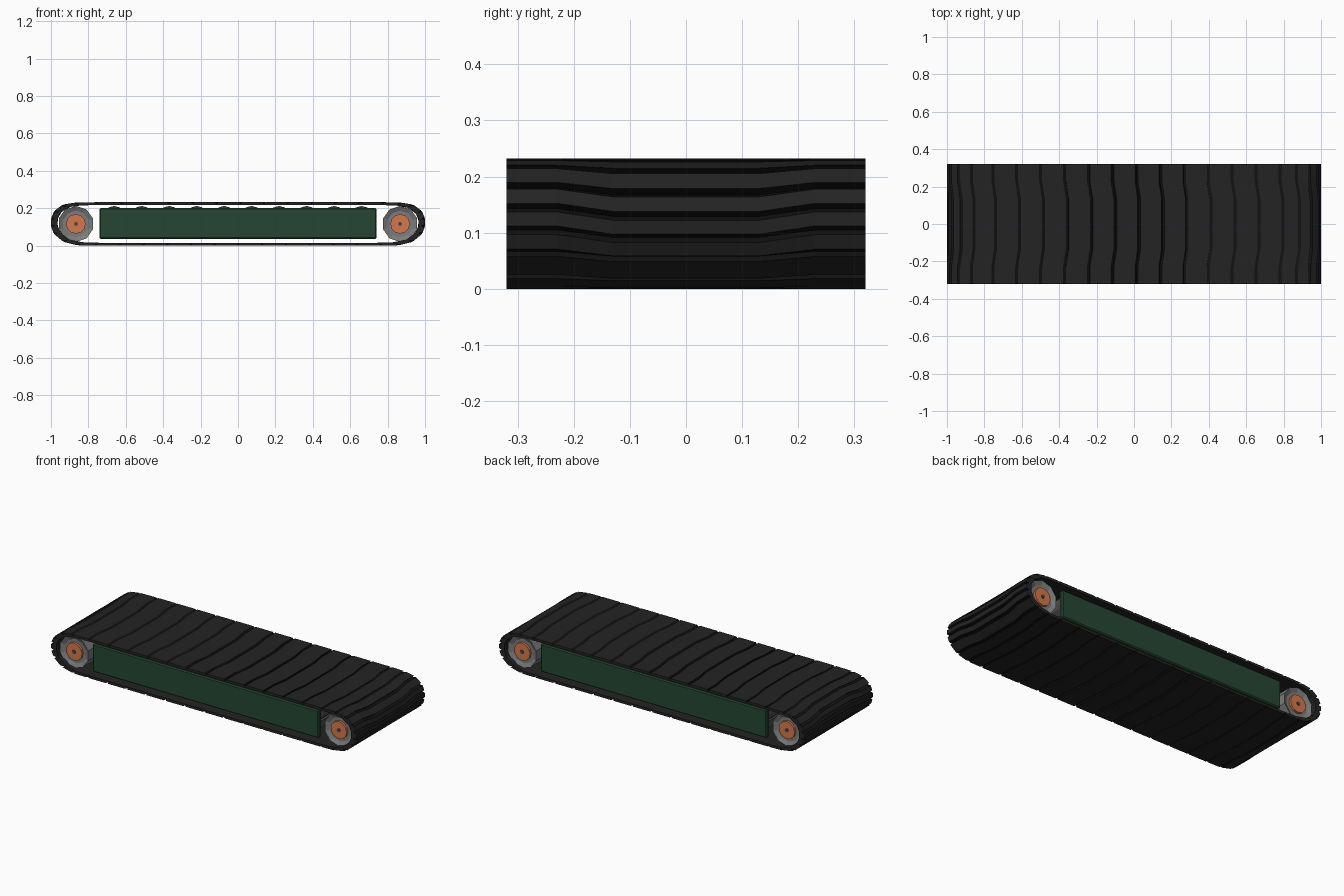
import bpy, bmesh, math
from mathutils import Vector

if "Cube" in bpy.data.objects:
    bpy.data.objects.remove(bpy.data.objects["Cube"])


def mat(name, rgb):
    m = bpy.data.materials.new(name)
    m.diffuse_color = (*rgb, 1)
    m.use_nodes = True
    m.node_tree.nodes["Principled BSDF"].inputs["Base Color"].default_value = m.diffuse_color
    return m


RUBBER = mat("black rubber", (0.017, 0.017, 0.017))
GROOVE = mat("groove black", (0.006, 0.006, 0.006))
GREEN = mat("dark green paint", (0.018, 0.062, 0.032))
GREY = mat("roller grey", (0.20, 0.20, 0.20))
DARK = mat("dark steel", (0.07, 0.07, 0.07))
ORANGE = mat("orange hub", (0.66, 0.19, 0.07))


def finish(name, bm, *mats):
    bmesh.ops.recalc_face_normals(bm, faces=bm.faces)
    me = bpy.data.meshes.new(name)
    bm.to_mesh(me)
    bm.free()
    for m in mats:
        me.materials.append(m)
    ob = bpy.data.objects.new(name, me)
    bpy.context.collection.objects.link(ob)
    return ob


def box(name, size, loc, m, bevel=0):
    bm = bmesh.new()
    bmesh.ops.create_cube(bm, size=1)
    bmesh.ops.scale(bm, vec=size, verts=bm.verts)
    if bevel:
        bmesh.ops.bevel(bm, geom=bm.edges[:], offset=bevel, segments=1, affect='EDGES')
    ob = finish(name, bm, m)
    ob.location = loc
    return ob


def roller(name, x, z, r, length, sides, m, y=0, rim=0):
    """Cylinder along y; rim insets and recesses both end caps."""
    bm = bmesh.new()
    bmesh.ops.create_cone(bm, cap_ends=True, segments=sides, radius1=r, radius2=r, depth=length)
    if rim:
        caps = [f for f in bm.faces if abs(f.normal.z) > 0.9]
        bmesh.ops.inset_individual(bm, faces=caps, thickness=rim, depth=-0.012)
    ob = finish(name, bm, m)
    ob.rotation_euler = (math.pi / 2, 0, 0)
    ob.location = (x, y, z)
    return ob


# belt path: top run, right end, bottom run, left end
MID = 0.116
top = [(-0.755 + 0.128 * i, 0.232) for i in range(13)]
end = [(0.87, 0.230), (0.937, 0.219), (0.983, 0.185), (1.0, 0.145), (1.0, 0.104),
       (0.985, 0.063), (0.933, 0.02), (0.86, 0.002)]
bottom = [(0.77 - 0.128 * i, 0.0) for i in range(13)]
path = [Vector(p) for p in top + end + bottom + [(-x, z) for x, z in reversed(end)]]
lens = [(path[(i + 1) % len(path)] - p).length for i, p in enumerate(path)]
total = sum(lens)
stations = [sum(lens[:i]) for i in range(len(path))]


def along(s):
    s %= total
    for i, l in enumerate(lens):
        if s <= l:
            return path[i].lerp(path[(i + 1) % len(path)], s / l)
        s -= l
    return path[0].copy()


def inner_of(p):
    return Vector((p.x * 0.965, MID + (p.y - MID) * 0.87))


# belt: slats bowed along the travel direction, with a groove at each joint
bm = bmesh.new()
outer, inner = [], []
for y, shift in [(-0.32, 0), (-0.23, 0), (-0.13, 0.015), (0.13, 0.015), (0.23, 0), (0.32, 0)]:
    o_row, i_row = [], []
    for s in stations:
        for ds, sink in ((-0.008, 0), (0, 0.55), (0.008, 0)):
            p = along(s + shift + ds)
            q = inner_of(p)
            o = p.lerp(q, sink)
            o_row.append(bm.verts.new((o.x, y, o.y)))
            i_row.append(bm.verts.new((q.x, y, q.y)))
    outer.append(o_row)
    inner.append(i_row)
n = len(outer[0])
for k in range(n):
    j = (k + 1) % n
    for c in range(5):
        f = bm.faces.new((outer[c][k], outer[c][j], outer[c + 1][j], outer[c + 1][k]))
        f.material_index = 0 if k % 3 == 2 else 1
        bm.faces.new((inner[c][k], inner[c + 1][k], inner[c + 1][j], inner[c][j]))
    for c in (0, 5):
        bm.faces.new((outer[c][k], inner[c][k], inner[c][j], outer[c][j]))
finish("belt", bm, RUBBER, GROOVE)

# side panels and cross beams
for side, nm in ((-1, "front"), (1, "back")):
    box(nm + "_side_panel", (1.48, 0.03, 0.166), (0, side * 0.29, 0.119), GREEN, 0.006)
for i in range(4):
    box(f"cross_beam_{i + 1}", (0.05, 0.56, 0.04), (-0.66 + 0.44 * i, 0, 0.065), DARK)

# small support rollers
for i in range(10):
    roller(f"support_roller_{i + 1}", -0.662 + 0.147 * i, 0.152, 0.06, 0.55, 12, DARK)

# end drums with hubs and axle bolts
for sx, nm in ((-1, "left"), (1, "right")):
    x = sx * 0.867
    roller(nm + "_drum", x, MID, 0.096, 0.59, 10, GREY, rim=0.025)
    roller(nm + "_hub", x, MID, 0.052, 0.592, 12, ORANGE)
    roller(nm + "_axle_bolt", x, MID, 0.011, 0.60, 8, DARK)
